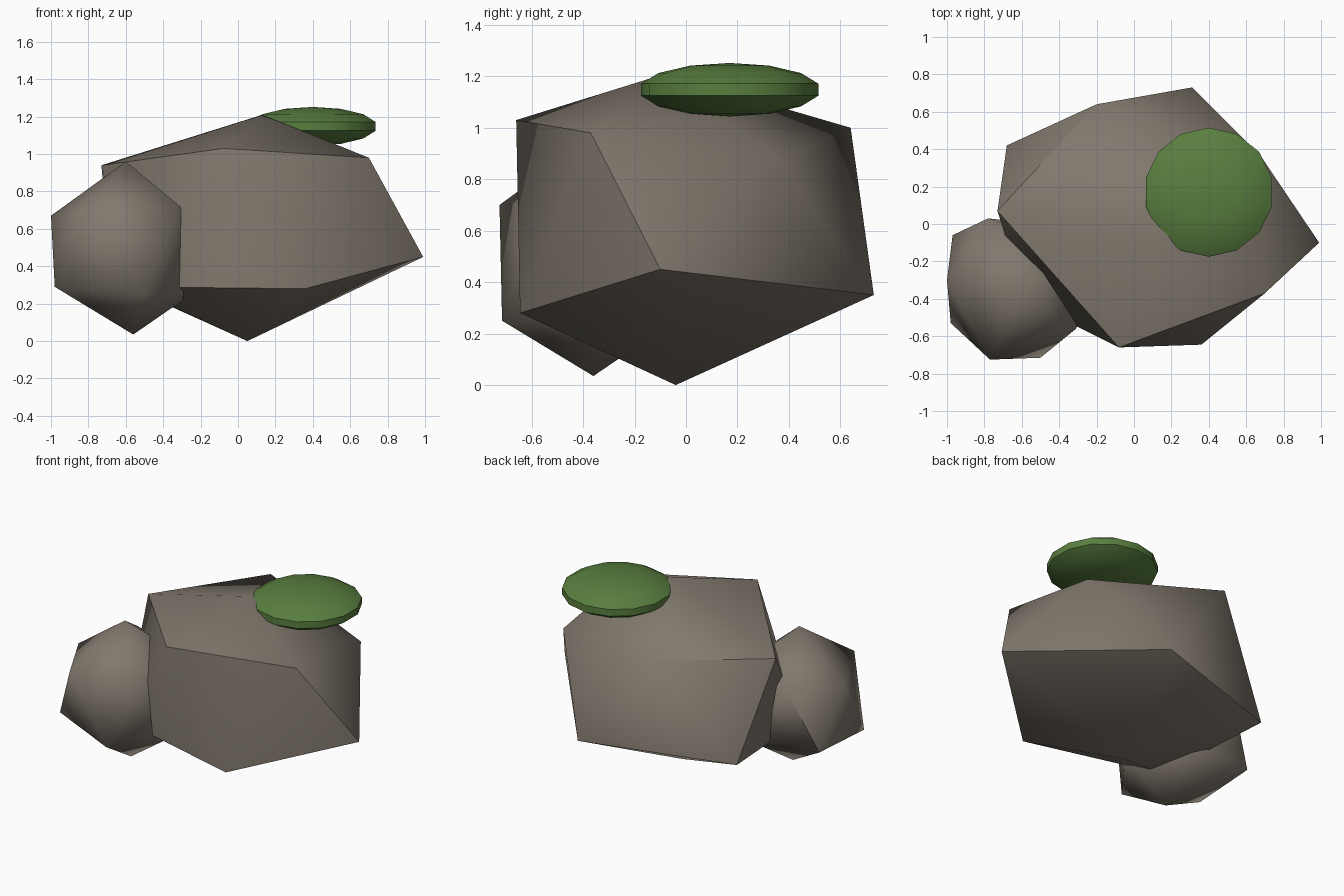
import bpy
import math

if "Cube" in bpy.data.objects:
    bpy.data.objects.remove(bpy.data.objects["Cube"])


def material(name, rgb):
    m = bpy.data.materials.new(name)
    m.diffuse_color = (*rgb, 1)
    m.use_nodes = True
    m.node_tree.nodes["Principled BSDF"].inputs["Base Color"].default_value = m.diffuse_color
    return m


STONE = material("stone", (0.22, 0.19, 0.155))
MOSS = material("moss", (0.10, 0.21, 0.05))


def finish(ob, mat, angle):
    ob.data.materials.append(mat)
    bpy.ops.object.select_all(action='DESELECT')
    ob.select_set(True)
    bpy.context.view_layer.objects.active = ob
    bpy.ops.object.shade_smooth_by_angle(angle=math.radians(angle))


def boulder(name, bottom, lower, upper, top):
    """Irregular icosahedron: two staggered rings of five between two poles."""
    verts = [bottom, *lower, *upper, top]
    faces = []
    for i in range(5):
        j = (i + 1) % 5
        a, b, c, d = 1 + i, 1 + j, 6 + i, 6 + j
        faces += [(0, b, a), (a, b, c), (b, d, c), (c, d, 11)]
    me = bpy.data.meshes.new(name)
    me.from_pydata(verts, [], faces)
    ob = bpy.data.objects.new(name, me)
    bpy.context.collection.objects.link(ob)
    finish(ob, STONE, 50)


# main boulder
boulder("large_rock", (0.05, -0.04, 0.0),
        [(0.99, -0.10, 0.45), (0.31, 0.73, 0.35), (-0.68, 0.42, 0.33),
         (-0.58, -0.41, 0.29), (0.36, -0.645, 0.28)],
        [(0.68, 0.36, 0.88), (-0.20, 0.64, 1.0), (-0.73, 0.07, 0.94),
         (-0.08, -0.66, 1.03), (0.70, -0.37, 0.98)],
        (0.13, -0.08, 1.21))

# smaller boulder leaning against it
boulder("small_rock", (-0.56, -0.36, 0.035),
        [(-0.22, -0.35, 0.27), (-0.50, 0.0, 0.28), (-0.97, -0.06, 0.31),
         (-0.98, -0.53, 0.29), (-0.50, -0.715, 0.25)],
        [(-0.32, -0.12, 0.70), (-0.78, 0.03, 0.72), (-1.0, -0.30, 0.67),
         (-0.77, -0.725, 0.70), (-0.31, -0.56, 0.72)],
        (-0.60, -0.37, 0.96))

# flattened moss cushion on top
bpy.ops.mesh.primitive_uv_sphere_add(segments=14, ring_count=7, radius=1,
                                     location=(0.4, 0.17, 1.148))
moss = bpy.context.object
moss.name = "moss_patch"
moss.scale = (0.354, 0.354, 0.104)
bpy.ops.object.transform_apply(location=False, rotation=False, scale=True)
finish(moss, MOSS, 50)
